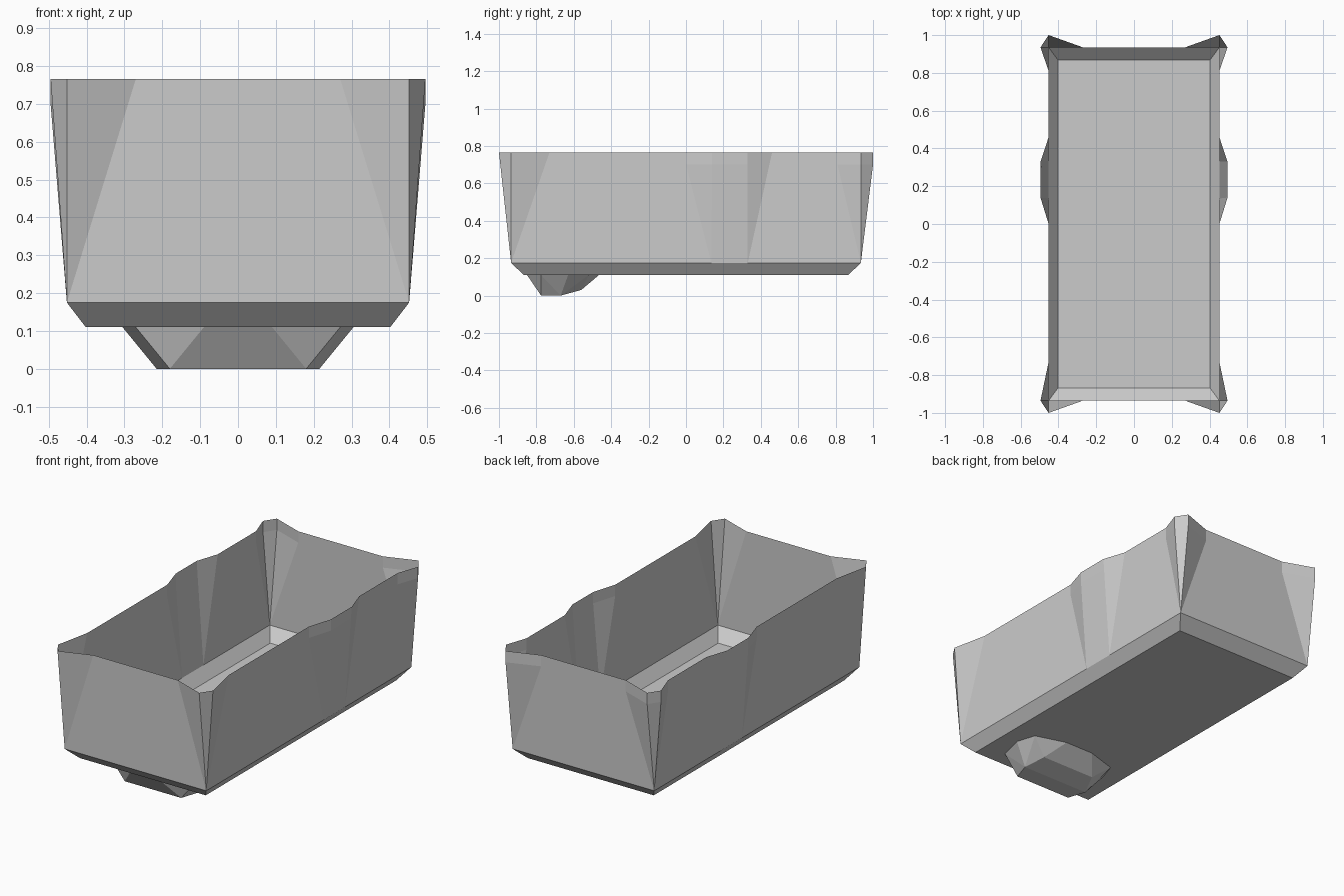
import bpy
import bmesh

cube = bpy.data.objects.get("Cube")
if cube:
    bpy.data.objects.remove(cube, do_unlink=True)

grey = bpy.data.materials.new("light_grey")
grey.use_nodes = True
colour = (0.6, 0.6, 0.6, 1)
grey.diffuse_color = colour
grey.node_tree.nodes["Principled BSDF"].inputs["Base Color"].default_value = colour

FLOOR, WALL, BAND, RIM = 0.11, 0.175, 0.70, 0.765
HX, HY, OUT = 0.452, 0.935, 0.495


def finish(bm, name):
    bmesh.ops.remove_doubles(bm, verts=bm.verts, dist=0.0005)
    bmesh.ops.recalc_face_normals(bm, faces=bm.faces)
    mesh = bpy.data.meshes.new(name)
    bm.to_mesh(mesh)
    bm.free()
    mesh.materials.append(grey)
    obj = bpy.data.objects.new(name, mesh)
    bpy.context.collection.objects.link(obj)
    return obj


# Half outline of the rim: (rim point, foot point, has upright lip)
front, back = (HX, -HY), (HX, HY)
mid_a, mid_b = (HX, 0.135), (HX, 0.33)
half = [
    ((0.27, -HY), front, False), ((HX, -1), front, False),
    ((OUT, -HY), front, False), ((HX, -0.73), front, False),
    ((HX, 0), mid_a, True), ((OUT, 0.14), mid_a, True),
    ((OUT, 0.33), mid_b, False), ((HX, 0.46), mid_b, False),
    ((HX, 0.81), back, True), ((OUT, HY), back, True),
    ((HX, 1), back, True), ((0.27, HY), back, True),
]


def flip(p):
    return (-p[0], p[1])


outline = half + [(flip(r), flip(f), lip) for r, f, lip in reversed(half)]

# Tray: sloped walls with flared corners and side spouts, one sheet thick
bm = bmesh.new()
rings = [[], [], []]
t = (BAND - WALL) / (RIM - WALL)
for rim, foot, lip in outline:
    k = 1 if lip else t
    mid = [f + (r - f) * k for r, f in zip(rim, foot)]
    for ring, p, z in zip(rings, (foot, mid, rim), (WALL, BAND, RIM)):
        ring.append(bm.verts.new((p[0], p[1], z)))
for low, high in zip(rings, rings[1:]):
    for i in range(len(low)):
        j = (i + 1) % len(low)
        bm.faces.new((low[i], low[j], high[j], high[i]))
bmesh.ops.remove_doubles(bm, verts=bm.verts, dist=0.0005)

# Chamfered base and floor
corners = [(-1, -1), (1, -1), (1, 1), (-1, 1)]
upper = [bm.verts.new((x * HX, y * HY, WALL)) for x, y in corners]
lower = [bm.verts.new((x * 0.402, y * 0.868, FLOOR)) for x, y in corners]
for i in range(4):
    j = (i + 1) % 4
    bm.faces.new((lower[i], lower[j], upper[j], upper[i]))
bm.faces.new(lower)
finish(bm, "tray")

# Faceted foot under the front end
foot_half = [
    (0.09, -0.85, FLOOR), (0.27, -0.775, FLOOR), (0.305, -0.63, FLOOR),
    (0.27, -0.52, FLOOR), (0.09, -0.465, FLOOR),
    (0.18, -0.775, 0), (0.215, -0.67, 0), (0.17, -0.56, 0.03),
]
bm = bmesh.new()
for x, y, z in foot_half:
    for side in (-1, 1):
        bm.verts.new((x * side, y, z))
bmesh.ops.convex_hull(bm, input=bm.verts)
hidden = [f for f in bm.faces if f.calc_center_median().z > FLOOR - 0.001]
bmesh.ops.delete(bm, geom=hidden, context="FACES_ONLY")
finish(bm, "front_foot")
